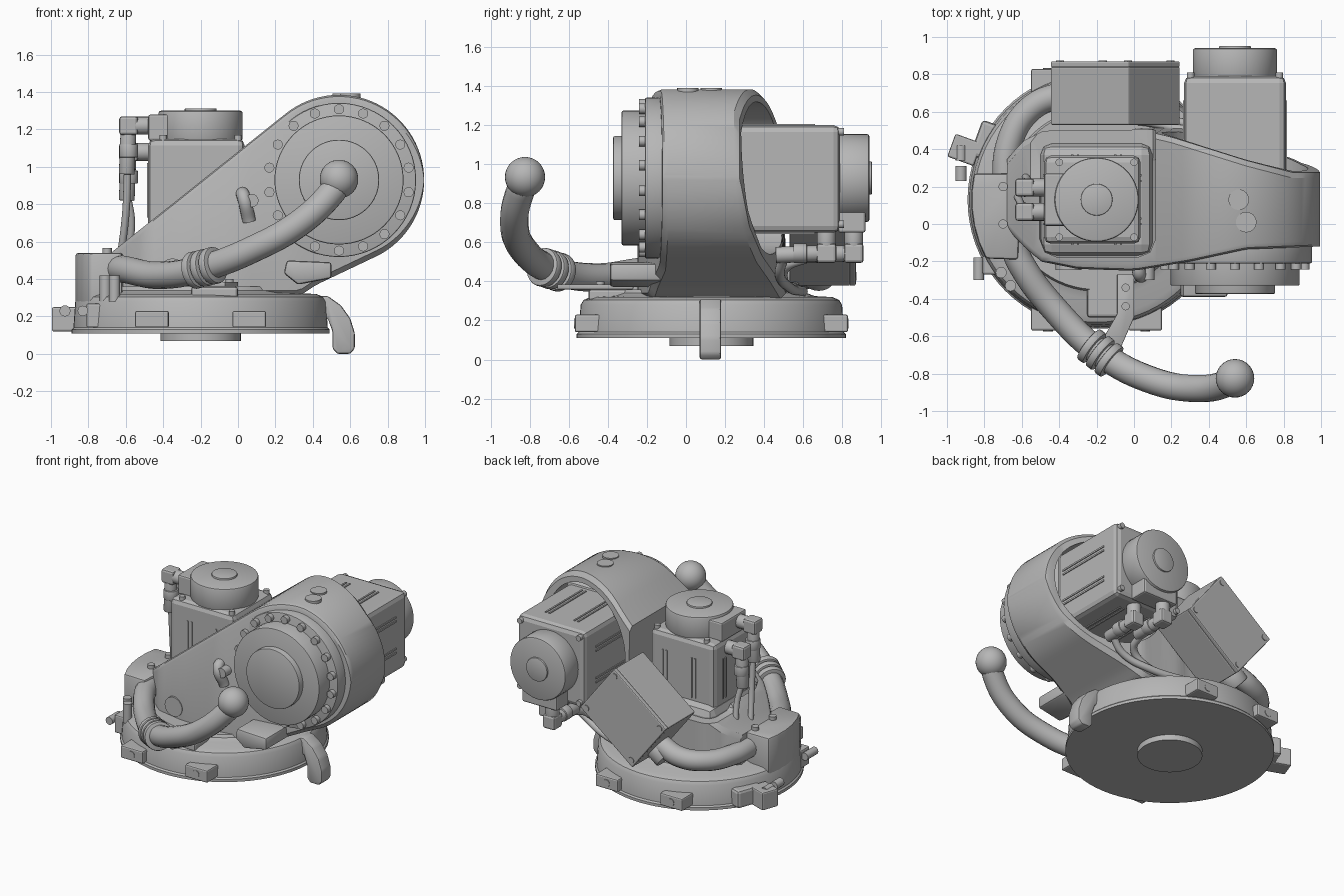
import bpy, bmesh, math
from mathutils import Vector, Matrix

if "Cube" in bpy.data.objects:
    bpy.data.objects.remove(bpy.data.objects["Cube"], do_unlink=True)

grey = bpy.data.materials.new("machine grey")
grey.use_nodes = True
COLOUR = (0.47, 0.47, 0.47, 1)
grey.diffuse_color = COLOUR
for node in grey.node_tree.nodes:
    if node.type == 'BSDF_PRINCIPLED':
        node.inputs["Base Color"].default_value = COLOUR


def finish(name, bm, matrix=Matrix()):
    bmesh.ops.recalc_face_normals(bm, faces=bm.faces)
    mesh = bpy.data.meshes.new(name)
    bm.to_mesh(mesh)
    bm.free()
    mesh.materials.append(grey)
    ob = bpy.data.objects.new(name, mesh)
    ob.matrix_world = matrix
    bpy.context.collection.objects.link(ob)
    return ob


def smooth(ob, angle=35):
    bpy.ops.object.select_all(action='DESELECT')
    ob.select_set(True)
    bpy.context.view_layer.objects.active = ob
    bpy.ops.object.shade_smooth_by_angle(angle=math.radians(angle))


def box(name, lo, hi, bevel=0.01, matrix=Matrix()):
    lo, hi = Vector(lo), Vector(hi)
    bm = bmesh.new()
    bmesh.ops.create_cube(bm, size=1)
    for v in bm.verts:
        v.co = (lo + hi) / 2 + v.co * (hi - lo)
    if bevel:
        bmesh.ops.bevel(bm, geom=bm.edges[:], offset=bevel, segments=2, profile=0.5, affect='EDGES')
    return finish(name, bm, matrix)


def cyl(name, a, b, r, seg=32, bevel=0.0, matrix=Matrix()):
    a, b = Vector(a), Vector(b)
    bm = bmesh.new()
    turn = (b - a).to_track_quat('Z', 'Y').to_matrix().to_4x4()
    bmesh.ops.create_cone(bm, cap_ends=True, segments=seg, radius1=r, radius2=r,
                          depth=(b - a).length, matrix=Matrix.Translation((a + b) / 2) @ turn)
    if bevel:
        rims = [e for e in bm.edges if any(len(f.verts) > 4 for f in e.link_faces)]
        bmesh.ops.bevel(bm, geom=rims, offset=bevel, segments=2, profile=0.5, affect='EDGES')
    ob = finish(name, bm, matrix)
    smooth(ob)
    return ob


def prism(name, pts, depth, bevel=0.012):
    """Extrude a closed outline of 3D points along the depth vector."""
    bm = bmesh.new()
    face = bm.faces.new([bm.verts.new(p) for p in pts])
    new = bmesh.ops.extrude_face_region(bm, geom=[face])["geom"]
    bmesh.ops.translate(bm, vec=depth, verts=[v for v in new if isinstance(v, bmesh.types.BMVert)])
    bmesh.ops.bevel(bm, geom=bm.edges[:], offset=bevel, segments=2, profile=0.5, affect='EDGES')
    ob = finish(name, bm)
    smooth(ob)
    return ob


def tube(name, pts, r):
    curve = bpy.data.curves.new(name, 'CURVE')
    curve.dimensions = '3D'
    curve.bevel_depth, curve.bevel_resolution, curve.use_fill_caps = r, 6, True
    spline = curve.splines.new('BEZIER')
    spline.bezier_points.add(len(pts) - 1)
    for bp, p in zip(spline.bezier_points, pts):
        bp.co = p
        bp.handle_left_type = bp.handle_right_type = 'AUTO'
    curve.materials.append(grey)
    bpy.context.collection.objects.link(bpy.data.objects.new(name, curve))


def cut(ob, *cutters):
    bpy.context.view_layer.objects.active = ob
    for c in cutters:
        mod = ob.modifiers.new("cut", 'BOOLEAN')
        mod.operation, mod.solver, mod.object = 'DIFFERENCE', 'EXACT', c
        bpy.ops.object.modifier_apply(modifier=mod.name)
        bpy.data.objects.remove(c, do_unlink=True)


def lerp(table, x):
    for (x0, y0), (x1, y1) in zip(table, table[1:]):
        if x <= x1:
            return y0 + (y1 - y0) * (x - x0) / (x1 - x0)
    return table[-1][1]


CX, CY = -0.2, 0.13          # turntable axis
HX, HZ, HR = 0.54, 0.93, 0.455  # shoulder axis and housing radius

# Turntable: revolved profile
bm = bmesh.new()
ring = [(0, .11), (.69, .11), (.69, .13), (.68, .14), (.67, .28), (.655, .305), (.62, .32),
        (.53, .325), (.49, .34), (.48, .36), (0, .36)]
verts = [bm.verts.new((r, 0, z)) for r, z in ring]
edges = [bm.edges.new(p) for p in zip(verts, verts[1:])]
bmesh.ops.spin(bm, geom=verts + edges, cent=(0, 0, 0), axis=(0, 0, 1), angle=math.tau, steps=72)
bmesh.ops.remove_doubles(bm, verts=bm.verts, dist=0.0005)
smooth(finish("turntable", bm, Matrix.Translation((CX, CY, 0))), 30)
cyl("bottom_boss", (CX, CY, .07), (CX, CY, .12), .215, 48)

# Mounting pads and their screws
for x in (-0.46, 0.06):
    for y, s in ((-0.57, 1), (0.83, -1)):
        inner = y + s * 0.15
        box("mounting_pad", (x - .09, min(y, inner), .14), (x + .09, max(y, inner), .23))
        cyl("pad_screw", (x, y - s * .004, .185), (x, y + s * .03, .185), .026, 16)
hook = [(.40, .31), (.48, .31), (.55, .26), (.6, .19), (.625, .11), (.625, .03), (.6, .0),
        (.53, .0), (.505, .03), (.505, .12), (.48, .19), (.40, .19)]
prism("stop_hook", [(x, .07, z) for x, z in hook], (0, .11, 0))

# Arm casting: chamfered sections lofted sideways, the back flaring towards the foot
FRONT = [(-.7, .0), (-.6, -.11), (-.5, -.2), (-.3, -.24), (0, -.25), (.3, -.2), (.6, -.135), (1, -.12)]
BACK = [(-.7, .32), (-.6, .44), (-.48, .5), (.05, .5), (.2, .465), (.6, .34), (.85, .275), (1, .275)]
FLARE = [(.3, .52), (.4, .46), (.5, .39), (.65, .325), (.9, .275)]
ta, ba = math.radians(128.4), math.radians(-62)
top_x, top_z = HX + HR * math.cos(ta), HZ + HR * math.sin(ta)
low_x, low_z = HX + HR * math.cos(ba), HZ + HR * math.sin(ba)
stations = [-.68 + (top_x + .68) * i / 20 for i in range(20)]
stations += [HX + HR * math.cos(ta * (1 - i / 30)) for i in range(30)] + [HX + HR * .9995]
bm = bmesh.new()
loops = []
for x in stations:
    arc = math.sqrt(max(0, HR ** 2 - (x - HX) ** 2))
    zh = HZ + arc if x > top_x else lerp([(-.68, .54), (top_x, top_z)], x)
    zl = HZ - arc if x > low_x else lerp([(-.7, .31), (.33, .31), (.42, .37), (low_x, low_z)], x)
    yf, yb = lerp(FRONT, x), lerp(BACK, x)
    foot = max(yb, lerp(FLARE, zl)) if x > 0 else yb
    c = min(.03, (zh - zl) / 3)
    section = [(yf + c, zl), (yf, zl + c), (yf, zh - c), (yf + c * .3, zh - c * .3), (yf + c, zh),
               (yb - c, zh), (yb, zh - c), (foot, zl + c), (foot - c, zl)]
    loops.append([bm.verts.new((x, y, z)) for y, z in section])
for a, b in zip(loops, loops[1:]):
    for i in range(len(a)):
        j = (i + 1) % len(a)
        bm.faces.new((a[i], a[j], b[j], b[i]))
bm.faces.new(loops[0])
bm.faces.new(loops[-1])
arm = finish("arm_casting", bm)
cut(arm, cyl("bore", (HX, -.04, HZ), (HX, 1, HZ), .39, 64),
    box("motor_pocket", (-.505, -.18, .58), (.115, .44, 2), .1),
    box("rear_opening", (-.9, .2, .64), (.115, 1, 2), .05))
smooth(arm, 30)

# Casting details: lifting lug, side boss, top plugs, plug on the front
lug = [(.245, .43), (.32, .37), (.5, .405), (.5, .49), (.26, .5)]
prism("lifting_lug", [(x, -.39, z) for x, z in lug], (0, .3, 0), .015)
tube("front_lug", [(.02, -.2, .86), (.03, -.27, .84), (.06, -.24, .71)], .036)
cyl("front_lug_screw", (.075, -.3, .82), (.075, -.2, .82), .035, 16)
for x, y in ((.56, .13), (.6, .01)):
    cyl("top_plug", (x, y, 1.33), (x, y, 1.392), .055, 24)
cyl("front_plug", (-.35, -.245, .44), (-.35, -.15, .44), .07, 24)

# Shoulder gearbox: stepped flange with a circle of bolts
for name, y, r in (("gear_ring", -.21, .412), ("gear_disc", -.33, .345), ("gear_hub", -.373, .215)):
    cyl(name, (HX, y, HZ), (HX, -.05, HZ), r, 64, .008)
for i in range(18):
    t = math.tau * (i + .5) / 18
    x, z = HX + .378 * math.cos(t), HZ + .378 * math.sin(t)
    cyl("gear_bolt", (x, -.242, z), (x, -.2, z), .027, 12)


# Motor: local z is the shaft, zero at the cap end, local x holds the connectors
def motor(where, h, length):
    reach = .28
    box("motor_body", (-h, -h, -length), (reach, h, -.15), .035, where)
    box("motor_foot", (-.3, -.3, -length), (.3, .3, -length + .13), .06, where)
    cyl("motor_cap", (0, 0, -.16), (0, 0, 0), .225, 48, .012, where)
    cyl("motor_cap_disc", (0, 0, -.02), (0, 0, .012), .085, 32, .004, where)
    box("connector_block", (.05, -.14, -.16), (reach, .14, -.02), .012, where)
    for side, out in enumerate((reach, h, h, h)):
        turned = where @ Matrix.Rotation(side * math.pi / 2, 4, 'Z')
        for y in (-.13, -.1, .1, .13):
            box("cooling_rib", (out - .03, y - .006, -length + .15), (out + .006, y + .006, -.28), 0, turned)
        cyl("motor_screw", (h - .035, h - .035, -.19), (h - .035, h - .035, -.13), .02, 12, 0, turned)
    for y, z in ((.065, -.08), (-.065, -.22)):
        x = reach + .105
        cyl("connector_socket", (reach - .05, y, z), (x, y, z), .048, 20, .005, where)
        box("connector_elbow", (x - .05, y - .048, z - .05), (x + .05, y + .048, z + .05), .015, where)
        cyl("connector_plug", (x, y, z), (x + .01, y, z - .26), .042, 20, .005, where)
        cyl("connector_collar", (x, y, z - .1), (x, y, z - .17), .05, 20, .005, where)


def frame(x, z, origin):
    x, z = Vector(x), Vector(z)
    return Matrix.Translation(origin) @ Matrix((x, z.cross(x), z)).transposed().to_4x4()


motor(frame((-1, 0, 0), (0, 0, 1), (CX, CY, 1.3)), .235, .72)
motor(frame((0, 0, -1), (0, 1, 0), (HX, .94, HZ)), .272, .85)

# Tilted junction box with lid and screws
tilt = Matrix.Translation((-.1, 0, .715)) @ Matrix.Rotation(math.radians(-38), 4, 'Y')
box("junction_box", (-.267, .53, -.222), (.267, .84, .222), .008, tilt)
box("junction_lid", (-.267, .838, -.222), (.267, .87, .222), .008, tilt)
for x in (-.23, .23):
    for z in (-.185, .185):
        cyl("lid_screw", (x, .85, z), (x, .875, z), .022, 12, 0, tilt)
cyl("box_gland", (-.36, .68, -.1), (-.25, .68, -.1), .085, 24, .01, tilt)

# Side cover over the conduit, following the turntable rim
rim = [(CX + .67 * math.cos(math.radians(a)), CY + .67 * math.sin(math.radians(a)))
       for a in range(168, 209, 8)]
prism("side_cover", [(x, y, .2) for x, y in rim + [(-.62, -.19), (-.6, .27)]], (0, 0, .34), .015)
for y in (0, .2):
    cyl("cover_screw", (-.7, y, .53), (-.7, y, .565), .025, 12)

# Rim stop blocks with bolts
slant = Matrix.Translation((-.75, .43, 0)) @ Matrix.Rotation(math.radians(-20), 4, 'Z')
box("stop_block", (-.1, -.1, .12), (.14, .1, .25), .02, slant)
box("stop_plate", (-.21, -.15, .12), (-.06, -.02, .25), .01, slant)
for x, y in ((-.925, .38), (-.925, .27)):
    cyl("stop_bolt", (x, y - .04, .23), (x, y + .04, .23), .03, 12)
box("rim_lug", (-.81, -.27, .14), (-.66, -.17, .27))
cyl("rim_bolt", (-.83, -.3, .23), (-.83, -.18, .23), .028, 12)
for x, y in ((-.71, -.26), (-.66, -.33)):
    cyl("rim_screw", (x, y, .28), (x, y, .42), .03, 12)

# Conduit: front run with ball end, rear run to the junction box
tube("front_conduit", [(-.66, -.08, .46), (-.6, -.22, .45), (-.42, -.46, .42), (-.18, -.69, .46), (.08, -.83, .56),
                       (.33, -.88, .7), (.5, -.85, .86), (.54, -.82, .92)], .073)
bm = bmesh.new()
bmesh.ops.create_uvsphere(bm, u_segments=32, v_segments=16, radius=.103)
smooth(finish("conduit_ball", bm, Matrix.Translation((HX, -.825, .935))), 60)
tube("rear_conduit", [(-.69, .2, .43), (-.67, .42, .43), (-.57, .6, .43), (-.42, .68, .45), (-.28, .68, .5)], .07)
axis = Vector((.52, -.41, .13)).normalized()
for d in (-.06, 0, .06):
    mid = Vector((-.18, -.69, .46)) + axis * d
    cyl("conduit_clamp", mid - axis * .022, mid + axis * .022, .1, 24, .008)

# Clamp bracket
box("bracket_base", (-.25, -.5, .3), (0, -.2, .36), .015)
strap = [(-.09, -.27), (0, -.27), (0, -.5), (-.07, -.66), (-.17, -.62), (-.09, -.48)]
prism("bracket_strap", [(x, y, .36) for x, y in strap], (0, 0, .025), .004)
for y in (-.34, -.44):
    cyl("bracket_screw", (-.045, y, .37), (-.045, y, .4), .022, 12)

# Signal cables
tube("upper_cable", [(-.59, .07, .98), (-.6, .1, .75), (-.63, .16, .5)], .02)
tube("lower_cable", [(-.59, .2, .84), (-.57, .23, .7), (-.6, .28, .48)], .02)
tube("motor_cable", [(.47, .62, .52), (.44, .52, .48), (.3, .5, .4), (.05, .55, .37), (-.3, .56, .38)], .025)
tube("motor_cable", [(.6, .5, .52), (.5, .48, .44), (.3, .53, .37), (0, .6, .35)], .025)
